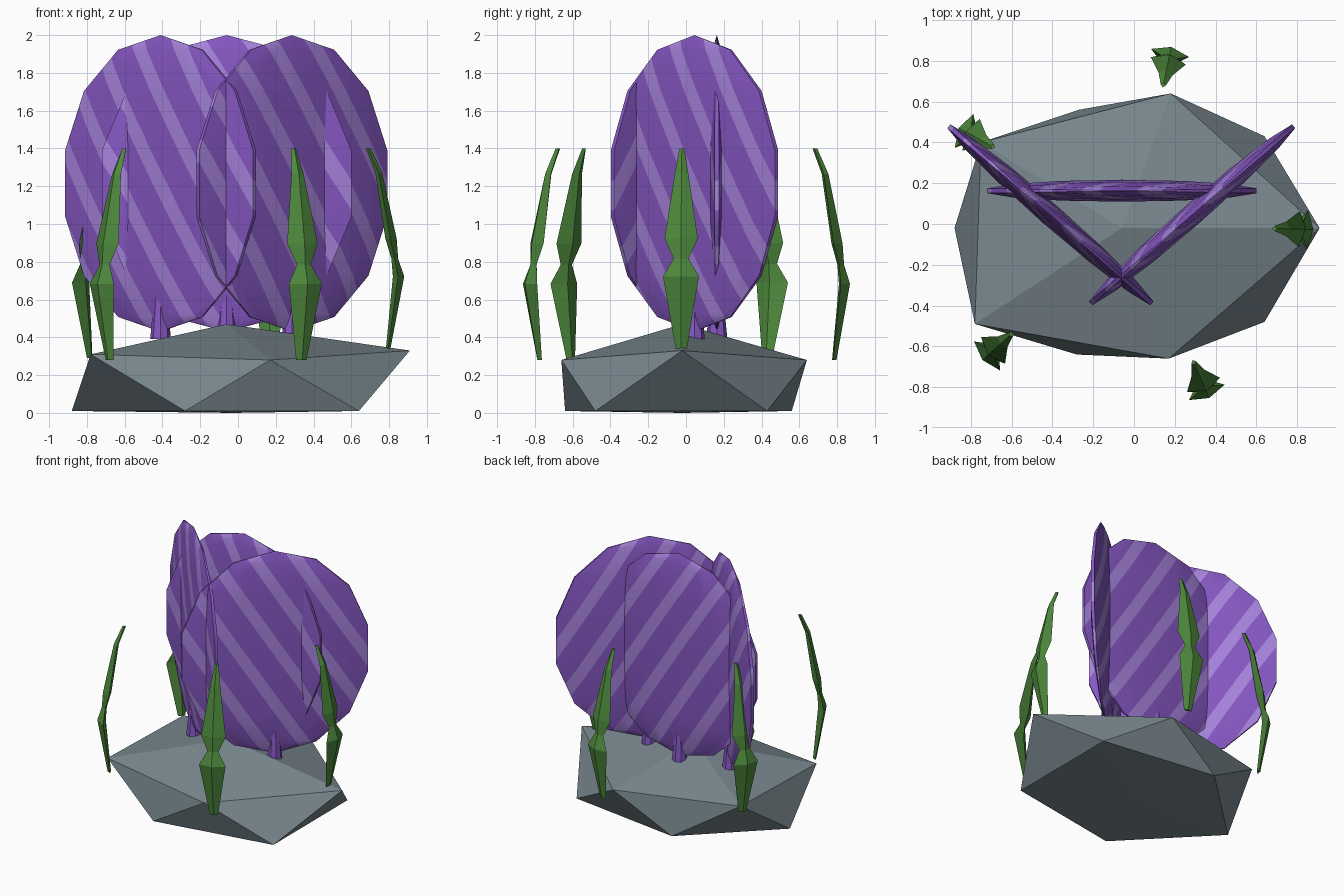
import bpy, bmesh, math
from mathutils import Vector, Matrix

if "Cube" in bpy.data.objects:
    bpy.data.objects.remove(bpy.data.objects["Cube"])


def material(name, rgb):
    m = bpy.data.materials.new(name)
    m.diffuse_color = (*rgb, 1.0)
    m.use_nodes = True
    m.node_tree.nodes["Principled BSDF"].inputs["Base Color"].default_value = m.diffuse_color
    return m


STONE = material("stone_grey", (0.19, 0.245, 0.27))
PURPLE = material("coral_purple", (0.235, 0.095, 0.54))
LILAC = material("stripe_lilac", (0.38, 0.225, 0.71))
GREEN = material("weed_green", (0.075, 0.25, 0.045))


def finish(bm, name, mats, smooth=None):
    bmesh.ops.recalc_face_normals(bm, faces=bm.faces)
    me = bpy.data.meshes.new(name)
    bm.to_mesh(me)
    bm.free()
    ob = bpy.data.objects.new(name, me)
    bpy.context.collection.objects.link(ob)
    for m in mats:
        me.materials.append(m)
    if smooth:
        bpy.ops.object.select_all(action='DESELECT')
        ob.select_set(True)
        bpy.context.view_layer.objects.active = ob
        bpy.ops.object.shade_smooth_by_angle(angle=math.radians(smooth))
    return ob


# Rock: squashed twenty-sided stone, two staggered rings and two poles
def rock():
    bm = bmesh.new()
    upper = [(0.91, -0.02, 0.33), (0.18, 0.64, 0.28), (-0.75, 0.40, 0.31),
             (-0.78, -0.49, 0.31), (0.17, -0.66, 0.28)]
    lower = [(0.64, 0.43, 0.01), (-0.27, 0.56, 0.01), (-0.88, -0.02, 0.01),
             (-0.28, -0.64, 0.01), (0.64, -0.48, 0.01)]
    u = [bm.verts.new(p) for p in upper]
    l = [bm.verts.new(p) for p in lower]
    top = bm.verts.new((-0.06, -0.02, 0.47))
    bottom = bm.verts.new((-0.03, -0.02, 0.0))
    for i in range(5):
        j = (i + 1) % 5
        bm.faces.new((top, u[i], u[j]))
        bm.faces.new((u[j], u[i], l[i]))
        bm.faces.new((u[j], l[i], l[j]))
        bm.faces.new((bottom, l[j], l[i]))
    finish(bm, "rock", [STONE])


# Coral fan: flattened sphere cut along slanted planes into stripes
PERIOD, LIGHT, SLOPE = 0.29, 0.10, 1.55


def coral_fan(name, x, y, angle):
    bm = bmesh.new()
    bmesh.ops.create_uvsphere(bm, u_segments=14, v_segments=7, radius=1.0)
    bmesh.ops.scale(bm, vec=(0.695, 0.055, 0.785), verts=bm.verts)
    for k in range(-5, 6):
        for edge in (-LIGHT / 2, LIGHT / 2):
            bmesh.ops.bisect_plane(
                bm, geom=bm.verts[:] + bm.edges[:] + bm.faces[:],
                plane_co=(k * PERIOD + 0.04 + edge, 0, 0),
                plane_no=Vector((1, 0, 1 / SLOPE)).normalized())
    for f in bm.faces:
        c = f.calc_center_median()
        s = (c.x + c.z / SLOPE - 0.04 + PERIOD / 2) % PERIOD - PERIOD / 2
        f.material_index = 1 if abs(s) < LIGHT / 2 else 0
    bm.transform(Matrix.Translation((x, y, 1.215)) @ Matrix.Rotation(angle, 4, 'Z'))
    finish(bm, name, [PURPLE, LILAC], 50)


# Stem: short tapered peg joining a fan to the rock
def stem(name, x, y, z):
    bm = bmesh.new()
    bmesh.ops.create_cone(bm, cap_ends=True, segments=8, radius1=0.055,
                          radius2=0.03, depth=0.27)
    bm.transform(Matrix.Translation((x, y, z + 0.135)))
    finish(bm, name, [PURPLE], 40)


# Weed blade: diamond section swept up a bent line
# rows: height, outward offset, half width, half depth
ROWS = [(0.0, 0.0, 0.03, 0.012), (0.36, 0.055, 0.095, 0.03),
        (0.45, 0.035, 0.04, 0.018), (0.55, 0.015, 0.088, 0.03),
        (0.88, -0.05, 0.035, 0.018), (1.0, -0.105, 0.013, 0.013)]


def weed_blade(name, x, y, z0):
    bm = bmesh.new()
    rings = []
    for t, out, w, d in ROWS:
        z = z0 + t * (1.4 - z0)
        rings.append([bm.verts.new(p) for p in
                      ((out + d, 0, z), (out, w, z), (out - d, 0, z), (out, -w, z))])
    for a, b in zip(rings, rings[1:]):
        for i in range(4):
            j = (i + 1) % 4
            bm.faces.new((a[i], a[j], b[j], b[i]))
    bm.faces.new(rings[0])
    bm.faces.new(rings[-1])
    bm.transform(Matrix.Translation((x, y, 0)) @ Matrix.Rotation(math.atan2(y, x), 4, 'Z'))
    finish(bm, name, [GREEN])


rock()

TILT = math.atan2(0.89, 1.02)
for side, x, y, ang, zs in (("left", -0.41, 0.045, -TILT, 0.39),
                            ("back", -0.06, 0.163, 0.0, 0.40),
                            ("right", 0.285, 0.045, TILT, 0.38)):
    coral_fan("coral_fan_" + side, x, y, ang)
    stem("coral_stem_" + side, x, y, zs)

for i, (x, y, z0) in enumerate([(0.795, -0.025, 0.34), (0.165, 0.785, 0.28),
                                (-0.785, 0.43, 0.29), (-0.68, -0.61, 0.28),
                                (0.335, -0.775, 0.28)]):
    weed_blade(f"weed_blade_{i + 1}", x, y, z0)
